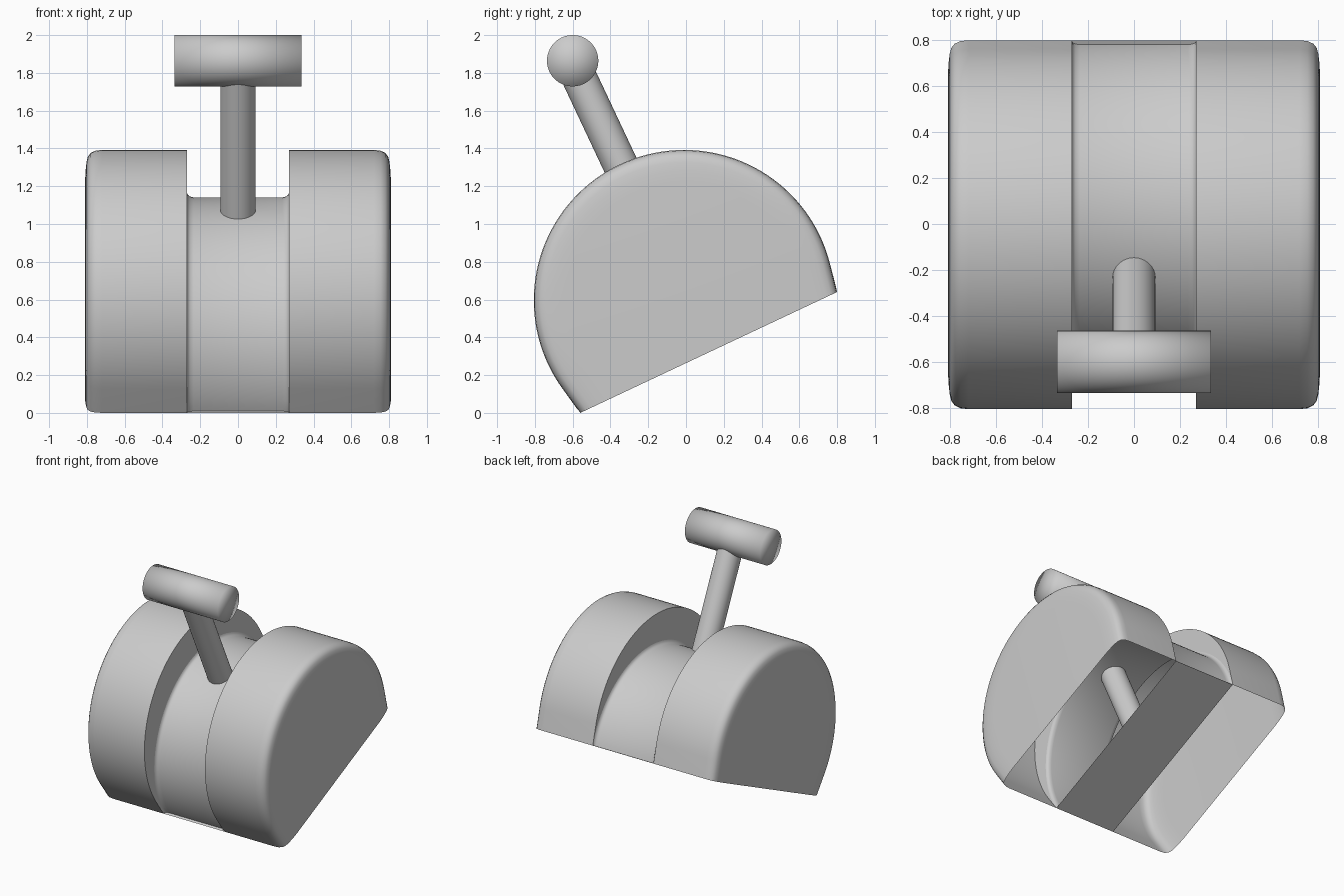
import bpy, bmesh, math
from mathutils import Matrix

if "Cube" in bpy.data.objects:
    bpy.data.objects.remove(bpy.data.objects["Cube"])

# Everything is built upright (flat base on z = 0), then tilted back as a whole
PLACE = Matrix.Translation((0, 0.12, 0.32)) @ Matrix.Rotation(math.radians(25.2), 4, 'X')

grey = bpy.data.materials.new("plain grey")
grey.diffuse_color = (0.6, 0.6, 0.6, 1)
grey.use_nodes = True
grey.node_tree.nodes["Principled BSDF"].inputs["Base Color"].default_value = grey.diffuse_color


def finish(name, bm, angle=40, recalc=True):
    if recalc:
        bmesh.ops.recalc_face_normals(bm, faces=bm.faces)
    bmesh.ops.transform(bm, matrix=PLACE, verts=bm.verts)
    me = bpy.data.meshes.new(name)
    bm.to_mesh(me)
    bm.free()
    me.materials.append(grey)
    ob = bpy.data.objects.new(name, me)
    bpy.context.collection.objects.link(ob)
    bpy.ops.object.select_all(action='DESELECT')
    ob.select_set(True)
    bpy.context.view_layer.objects.active = ob
    bpy.ops.object.shade_smooth_by_angle(angle=math.radians(angle))
    return ob


def arch(half, centre, r, low, n=72):
    """Arch outline: an arc of the given radius that ends on the base line."""
    pts = [(half, 0)]
    for i in range(n + 1):
        a = math.radians(low + (180 - 2 * low) * i / n)
        pts.append((r * math.cos(a), centre + r * math.sin(a)))
    return pts + [(-half, 0)]


def wheel_arch(d):
    return arch(0.751 - d, 0.305, 0.796 - d, -11)


def hub_arch(d):
    return arch(0.73 + d * 0.6, 0.094, 0.736 + d, -5)


def loft(bm, rings, cap=False):
    """Skin a row of (x, outline) rings; the bottom stays open."""
    rows = [[bm.verts.new((x, y, z)) for y, z in pts] for x, pts in rings]
    for a, b in zip(rows, rows[1:]):
        for i in range(len(a) - 1):
            bm.faces.new((a[i], a[i + 1], b[i + 1], b[i]))
    if cap:
        bm.faces.new(rows[-1])


# Two hollow wheel covers: inner wall, broad rim, rounded outer edge, flat side
rim = [(0.27, 0), (0.72, 0), (0.755, 0.004), (0.78, 0.016),
       (0.795, 0.036), (0.802, 0.065), (0.807, 0.11), (0.81, 0.17)]
for side, name in ((1, "wheel_cover_right"), (-1, "wheel_cover_left")):
    bm = bmesh.new()
    rings = [(side * 0.27, hub_arch(0.025))]
    rings += [(side * x, wheel_arch(d)) for x, d in rim]
    loft(bm, rings, cap=True)
    finish(name, bm)

# Hub arch between the wheels, with small fillets into the walls
fillet = [(0.235, 0), (0.255, 0.005), (0.266, 0.014), (0.27, 0.025)]
steps = [(-x, d) for x, d in reversed(fillet)] + fillet
bm = bmesh.new()
loft(bm, [(x, hub_arch(d)) for x, d in steps])
finish("hub_arch", bm)

# Flat floor plate closing the hub from below
bm = bmesh.new()
bm.faces.new([bm.verts.new(p) for p in
              ((-0.27, -0.751, 0), (-0.27, 0.751, 0), (0.27, 0.751, 0), (0.27, -0.751, 0))])
finish("floor_plate", bm, recalc=False)

# Stem running from the floor plate up to the crossbar
bm = bmesh.new()
bmesh.ops.create_cone(bm, cap_ends=True, segments=48, radius1=0.093, radius2=0.093,
                      depth=1.70, matrix=Matrix.Translation((0, 0, 0.852)))
finish("stem", bm)

# Crossbar, with softly shaded ends
bm = bmesh.new()
bmesh.ops.create_cone(bm, cap_ends=True, cap_tris=True, segments=48,
                      radius1=0.136, radius2=0.136, depth=0.67,
                      matrix=Matrix.Translation((0, 0.006, 1.704)) @ Matrix.Rotation(math.pi / 2, 4, 'Y'))
finish("crossbar", bm, angle=120)
